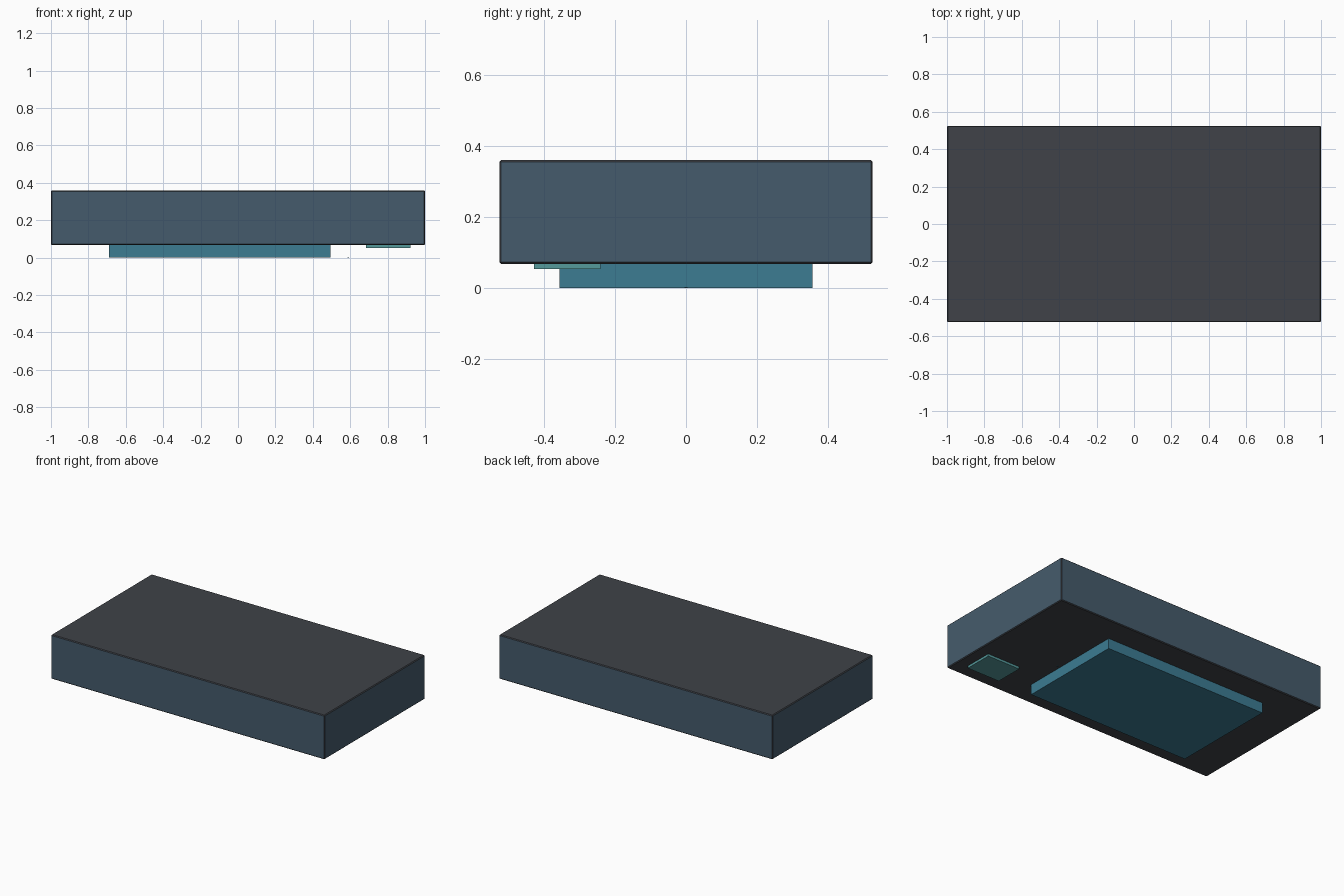
import bpy, bmesh

if "Cube" in bpy.data.objects:
    bpy.data.objects.remove(bpy.data.objects["Cube"])


def material(name, rgb):
    m = bpy.data.materials.new(name)
    m.diffuse_color = (*rgb, 1)
    m.use_nodes = True
    m.node_tree.nodes["Principled BSDF"].inputs["Base Color"].default_value = m.diffuse_color
    return m


def box(name, lo, hi, mats, bevel=0.0):
    """Box between two corners; with two materials the second covers all but the flat walls."""
    bm = bmesh.new()
    bmesh.ops.create_cube(bm, size=1)
    for v in bm.verts:
        v.co = [lo[i] if v.co[i] < 0 else hi[i] for i in range(3)]
    if bevel:
        bmesh.ops.bevel(bm, geom=bm.edges[:], offset=bevel, segments=1,
                        profile=0.5, affect='EDGES')
    bm.normal_update()
    if len(mats) > 1:
        for f in bm.faces:
            n = f.normal
            f.material_index = 0 if max(abs(n.x), abs(n.y)) > 0.99 else 1
    me = bpy.data.meshes.new(name)
    bm.to_mesh(me)
    bm.free()
    for m in mats:
        me.materials.append(m)
    ob = bpy.data.objects.new(name, me)
    bpy.context.collection.objects.link(ob)
    return ob


wall = material("slate_blue", (0.06, 0.105, 0.15))
panel = material("dark_grey", (0.05, 0.055, 0.065))
blue = material("deep_blue", (0.045, 0.20, 0.29))
teal = material("teal", (0.09, 0.32, 0.33))

# Main slab: blue walls, grey top, underside and edge trim
box("body", (-1, -0.525, 0.068), (1, 0.525, 0.36), [wall, panel], 0.005)

# Raised block under the body
box("lower_block", (-0.69, -0.356, 0), (0.494, 0.356, 0.07), [blue])

# Small plate at the front right of the underside
box("small_plate", (0.684, -0.427, 0.053), (0.922, -0.24, 0.07), [teal])

# Tiny point level with the block's underside
box("marker", (0.586, -0.004, 0), (0.594, 0.004, 0.003), [blue])
